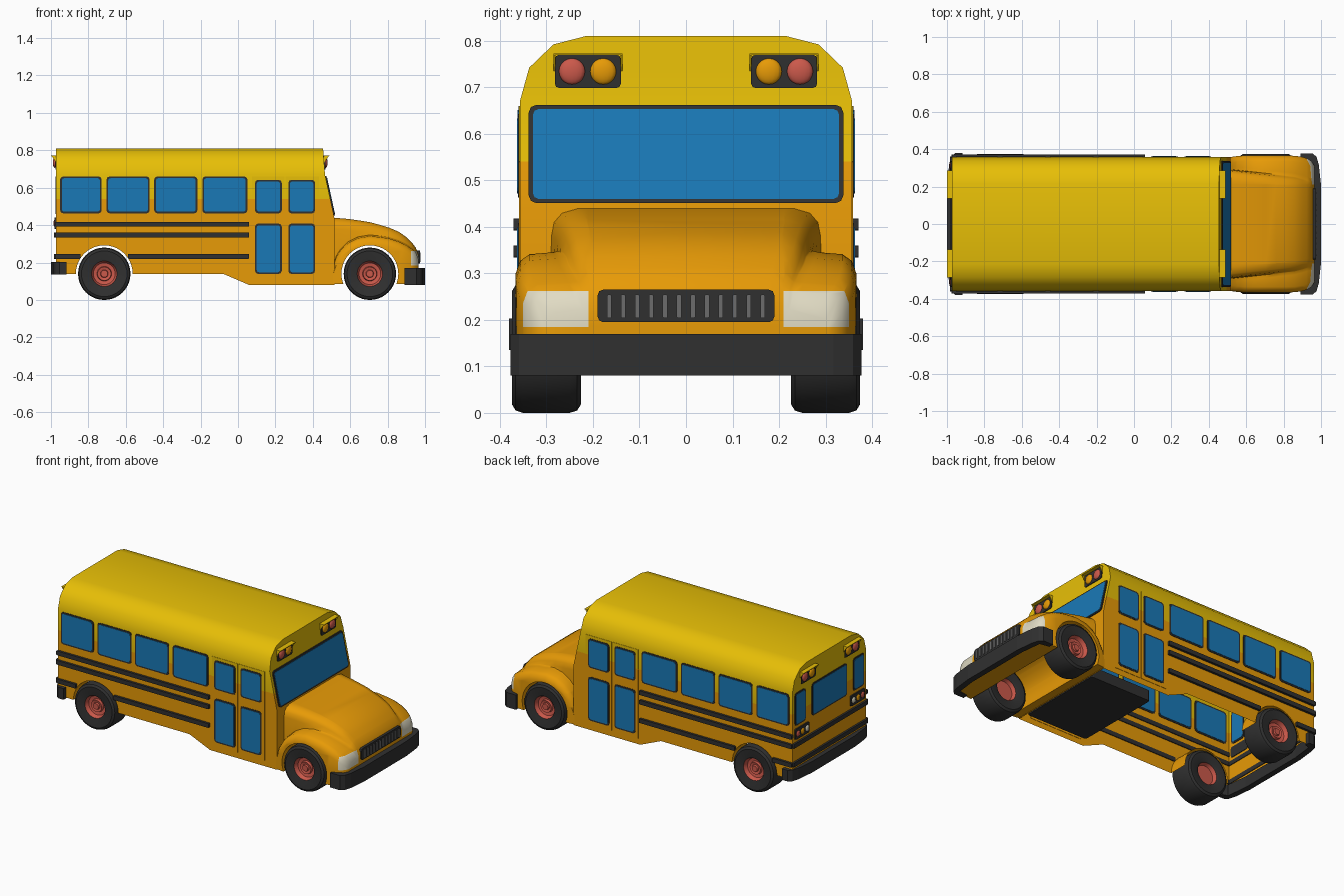
import bpy, bmesh, math
from mathutils import Matrix

if "Cube" in bpy.data.objects:
    bpy.data.objects.remove(bpy.data.objects["Cube"])

COLOURS = {"roof_yellow": (0.8, 0.52, 0.002), "body_orange": (0.8, 0.325, 0.002),
           "black_rubber": (0.03, 0.03, 0.03), "glass_blue": (0.01, 0.19, 0.47),
           "lamp_red": (0.6, 0.1, 0.07), "headlight_cream": (0.75, 0.71, 0.55),
           "slat_grey": (0.15, 0.15, 0.15)}
MATS = {}
for n, c in COLOURS.items():
    MATS[n] = bpy.data.materials.new(n)
    MATS[n].diffuse_color = (*c, 1)
YEL, ORG, BLK, BLU, RED, CRM, GRY = COLOURS


def finish(name, bm, mats, smooth=None):
    bmesh.ops.recalc_face_normals(bm, faces=bm.faces[:])
    me = bpy.data.meshes.new(name)
    bm.to_mesh(me)
    bm.free()
    for m in mats:
        me.materials.append(MATS[m])
    if smooth:
        me.shade_smooth()
        me.set_sharp_from_angle(angle=math.radians(smooth))
    ob = bpy.data.objects.new(name, me)
    bpy.context.collection.objects.link(ob)
    return ob


def interp(table, x):
    if x <= table[0][0]:
        return table[0][1]
    for (a, u), (b, v) in zip(table, table[1:]):
        if x <= b:
            return u + (v - u) * (x - a) / (b - a)
    return table[-1][1]


def rrect(u0, u1, v0, v1, r=0.012):
    """Rectangle with rounded corners."""
    pts = []
    for cu, cv, a in ((u1-r, v1-r, 0), (u0+r, v1-r, 90), (u0+r, v0+r, 180), (u1-r, v0+r, 270)):
        for k in (0, 45, 90):
            t = math.radians(a + k)
            pts.append((cu + r*math.cos(t), cv + r*math.sin(t)))
    return pts


def prism(name, pts, axis, lo, hi, mat, shear=None):
    """Extrude a 2D outline along an axis."""
    bm = bmesh.new()
    rings = []
    for h in (lo, hi):
        ring = []
        for u, v in pts:
            p = {"x": (h, u, v), "y": (u, h, v), "z": (u, v, h)}[axis]
            if shear:
                p = (p[0] + shear(p[2]), p[1], p[2])
            ring.append(bm.verts.new(p))
        rings.append(ring)
        bm.faces.new(ring)
    n = len(pts)
    for i in range(n):
        j = (i + 1) % n
        bm.faces.new((rings[0][i], rings[0][j], rings[1][j], rings[1][i]))
    return finish(name, bm, [mat])


def cut(bm, co, no):
    bmesh.ops.bisect_plane(bm, geom=bm.verts[:] + bm.edges[:] + bm.faces[:],
                           plane_co=co, plane_no=no)


def lamp(name, x, y, z, r, mat):
    bm = bmesh.new()
    bmesh.ops.create_uvsphere(bm, u_segments=16, v_segments=10, radius=r,
                              matrix=Matrix.Translation((x, y, z)) @ Matrix.Diagonal((0.4, 1, 1, 1)))
    finish(name, bm, [mat], 60)


# Body shell, open underneath, with short liners in the rear arches
W, BACK, WZ, WX = 0.357, -0.972, 0.14, (-0.715, 0.705)
def nose(z):
    return interp([(0.08, 0.515), (0.44, 0.515), (0.67, 0.465), (0.81, 0.455)], z)

bm = bmesh.new()
def face(pts):
    bm.faces.new([bm.verts.new(p) for p in pts])

arch = [(WX[0] + 0.152*math.cos(a), WZ + 0.152*math.sin(a))
        for a in [math.pi * (1 - i/20) for i in range(21)]]
side = [(BACK, 0.14)] + arch + [(-0.08, 0.14), (0.06, 0.08), (0.515, 0.08),
                                (0.515, 0.44), (0.465, 0.67), (BACK, 0.67)]
stations = [(W, 0.67), (0.337, 0.742), (0.285, 0.792), (0.215, 0.81)]
for s in (1, -1):
    face([(x, s*W, z) for x, z in side])
    for (y0, z0), (y1, z1) in zip(stations, stations[1:]):
        face([(BACK, s*y0, z0), (nose(z0), s*y0, z0), (nose(z1), s*y1, z1), (BACK, s*y1, z1)])
    for (x0, z0), (x1, z1) in zip(arch, arch[1:]):
        face([(x0, s*W, z0), (x1, s*W, z1), (x1, s*0.24, z1), (x0, s*0.24, z0)])
face([(x, y, 0.81) for x, y in ((BACK, -0.215), (nose(0.81), -0.215), (nose(0.81), 0.215), (BACK, 0.215))])
for fx, zs in ((nose, [(W, 0.08), (W, 0.44)]), (lambda z: BACK, [(W, 0.14)])):
    col = zs + stations
    for (y0, z0), (y1, z1) in zip(col, col[1:]):
        face([(fx(z0), -y0, z0), (fx(z0), y0, z0), (fx(z1), y1, z1), (fx(z1), -y1, z1)])
bmesh.ops.remove_doubles(bm, verts=bm.verts[:], dist=1e-4)
cut(bm, (0, 0, 0.54), (0, 0, 1))
for f in bm.faces:
    f.material_index = 0 if f.calc_center_median().z > 0.54 else 1
finish("body_shell", bm, [YEL, ORG], 40)
prism("cab_floor", rrect(0.09, 0.5, -0.3, 0.24), "z", 0.085, 0.15, BLK)

# Hood and fenders, lofted along x
TOP = [(0.51, 0.44), (0.6, 0.432), (0.7, 0.417), (0.8, 0.39), (0.87, 0.36), (0.92, 0.32), (0.95, 0.28), (0.965, 0.245)]
HOODW = [(0.51, 0.29), (0.87, 0.25), (0.965, 0.22)]
FEND = [(0.705, 0.345), (0.8, 0.335), (0.87, 0.312), (0.92, 0.285), (0.95, 0.26), (0.965, 0.22)]
FENDW = [(0.51, 0.357), (0.57, 0.366), (0.85, 0.366), (0.92, 0.356), (0.95, 0.335), (0.965, 0.31)]
bm = bmesh.new()
rings = []
for x in (0.508, 0.525, 0.55, 0.59, 0.64, 0.705, 0.76, 0.81, 0.86, 0.9, 0.93, 0.95, 0.965):
    t, w, fw = interp(TOP, x), interp(HOODW, x), interp(FENDW, x)
    f = 0.145 + math.sqrt(0.04 - (x - 0.705)**2) if x < 0.705 else interp(FEND, x)
    half = [(w*0.8, t), (w*0.92, max(t-0.01, f+0.009)), (w*0.98, max(t-0.03, f+0.007)),
            (w, max(t-0.06, f+0.005)), (w+0.003, f+0.003), (w+0.02, f), (fw-0.03, f-0.004),
            (fw-0.01, f-0.018), (fw, f-0.045), (fw, 0.085)]
    full = half + [(-y, z) for y, z in reversed(half)]
    rings.append([bm.verts.new((x, y, z)) for y, z in full])
for a, b in zip(rings, rings[1:]):
    for i in range(len(a)):
        j = (i + 1) % len(a)
        bm.faces.new((a[i], a[j], b[j], b[i]))
bm.faces.new(rings[0])
bm.faces.new(rings[-1])
# Headlights are cut into the front corners
for co, no in (((0, 0, 0.185), (0, 0, 1)), ((0, 0, 0.262), (0, 0, 1)), ((0.925, 0, 0), (1, 0, 0)),
               ((0, 0.21, 0), (0, 1, 0)), ((0, -0.21, 0), (0, 1, 0))):
    cut(bm, co, no)
for f in bm.faces:
    c = f.calc_center_median()
    f.material_index = int(c.x > 0.925 and abs(c.y) > 0.21 and 0.185 < c.z < 0.262)
hood = finish("hood_and_fenders", bm, [ORG, CRM], 40)
cutter = prism("arch_cutter", [(WX[1] + 0.152*math.cos(i*math.pi/20), WZ + 0.152*math.sin(i*math.pi/20))
                               for i in range(40)], "y", -0.5, 0.5, ORG)
cutter.hide_render = True
mod = hood.modifiers.new("arches", "BOOLEAN")
mod.operation, mod.object, mod.solver = "DIFFERENCE", cutter, "EXACT"
bpy.context.view_layer.update()
new = bpy.data.meshes.new_from_object(hood.evaluated_get(bpy.context.evaluated_depsgraph_get()))
hood.modifiers.clear()
hood.data = new
new.shade_smooth()
new.set_sharp_from_angle(angle=math.radians(45))
bpy.data.objects.remove(cutter)

# Grille: black rim around a recessed panel with grey slats
prism("grille_panel", rrect(-0.19, 0.19, 0.195, 0.265), "x", 0.93, 0.972, BLK)
for i in range(12):
    y = -0.165 + i*0.03
    prism("grille_slat", rrect(y-0.005, y+0.005, 0.204, 0.254, 0.002), "x", 0.96, 0.976, GRY)

# Bumpers
def bumper(name, s, end, z0, z1, w):
    outer = [(end, w), (0.955, w), (0.976, w-0.018), (0.988, w-0.06), (1.0, w-0.17)]
    inner = [(0.965, w-0.17), (0.95, w-0.04), (end, w-0.03)]
    half = [(s*x, y) for x, y in outer]
    back = [(s*x, y) for x, y in inner]
    pts = half + [(x, -y) for x, y in reversed(half)] + [(x, -y) for x, y in reversed(back)] + back
    prism(name, pts, "z", z0, z1, BLK)
bumper("front_bumper", 1, 0.89, 0.08, 0.17, 0.377)
bumper("rear_bumper", -1, 0.918, 0.135, 0.203, 0.38)

# Windows
def window(name, u0, u1, v0, v1, axis, at, shear=None, out=0.003):
    prism(name + "_frame", rrect(u0, u1, v0, v1, 0.016), axis, at-out, at+out, BLK, shear)
    prism(name + "_pane", rrect(u0+0.009, u1-0.009, v0+0.009, v1-0.009), axis,
          at-out-0.002, at+out+0.002, BLU, shear)

window("windshield", -0.338, 0.338, 0.451, 0.662, "x", 0, nose, 0.006)
window("rear_door_window", -0.17, 0.17, 0.46, 0.66, "x", BACK)
for s in (1, -1):
    y = s * W
    for a, b in ((-0.951, -0.729), (-0.703, -0.472), (-0.448, -0.217), (-0.191, 0.05)):
        window("side_window", a, b, 0.463, 0.66, "y", y)
    # Doors with two leaves
    for a, b in ((0.074, 0.249), (0.253, 0.432)):
        prism("door_leaf_lower", rrect(a, b, 0.115, 0.54, 0.001), "y", y-0.002, y+0.002, ORG)
        prism("door_leaf_upper", rrect(a, b, 0.54, 0.66, 0.001), "y", y-0.002, y+0.002, YEL)
    for a, b in ((0.091, 0.234), (0.269, 0.412)):
        window("door_upper_window", a, b, 0.463, 0.642, "y", y, out=0.004)
        window("door_lower_window", a, b, 0.139, 0.408, "y", y, out=0.004)
    lo, hi = sorted((s*0.23, s*0.335))
    window("rear_side_window", lo, hi, 0.46, 0.66, "x", BACK)

    # Side rails
    y0, y1 = sorted((s*0.352, s*0.371))
    for z0, z1, spans in ((0.392, 0.418, [(-0.975, 0.06)]), (0.334, 0.36, [(-0.975, 0.06)]),
                          (0.22, 0.246, [(-0.975, -0.842), (-0.588, 0.06)])):
        for a, b in spans:
            prism("side_rail", rrect(a, b, z0, z1, 0.004), "y", y0, y1, BLK)

    # Warning lights with visors, front and rear
    lo, hi = sorted((s*0.14, s*0.282))
    for d, x in ((1, 0.461), (-1, BACK)):
        prism("warning_light_box", rrect(lo, hi, 0.698, 0.77, 0.01), "x", x-0.005, x+d*0.007, BLK)
        lamp("red_warning_lamp", x+d*0.007, s*0.245, 0.734, 0.028, RED)
        lamp("amber_warning_lamp", x+d*0.007, s*0.178, 0.734, 0.028, ORG)
        prism("visor_top", [(x-d*0.005, 0.773), (x+d*0.027, 0.773), (x+d*0.027, 0.769), (x-d*0.005, 0.769)],
              "y", lo-0.003, hi+0.003, YEL)
        for e in (lo-0.003, hi-0.001):
            prism("visor_cheek", [(x, 0.771), (x+d*0.026, 0.771), (x, 0.735)], "y", e, e+0.004, YEL)

    # Tail light clusters
    lo, hi = sorted((s*0.2, s*0.338))
    prism("tail_light_plate", rrect(lo, hi, 0.378, 0.442, 0.01), "x", BACK-0.008, BACK+0.004, BLK)
    for yy, m in ((0.313, RED), (0.269, ORG), (0.225, CRM)):
        lamp("tail_lamp", BACK-0.008, s*yy, 0.41, 0.018, m)

# Rear rails
for z in (0.347, 0.233):
    prism("rear_rail", rrect(-0.36, 0.36, z-0.013, z+0.013, 0.004), "x", BACK-0.012, BACK+0.004, BLK)

# Wheels: lathed tyre with red rim and hub
PROFILE = [(0, 0.358), (0.018, 0.358), (0.021, 0.348), (0.036, 0.352), (0.039, 0.338), (0.058, 0.342), (0.068, 0.366),
           (0.076, 0.368), (0.122, 0.374), (0.135, 0.366), (0.14, 0.35), (0.14, 0.25), (0.135, 0.234),
           (0.122, 0.226), (0.076, 0.23), (0.066, 0.235), (0.058, 0.258), (0, 0.258)]
N = 40
for cx in WX:
    for s in (1, -1):
        bm = bmesh.new()
        rings = [[bm.verts.new((cx + r*math.cos(2*math.pi*i/N), s*y, 0.14 + r*math.sin(2*math.pi*i/N)))
                  for i in range(N)] for r, y in PROFILE]
        for k, (a, b) in enumerate(zip(rings, rings[1:])):
            for i in range(N):
                f = bm.faces.new((a[i], a[(i+1) % N], b[(i+1) % N], b[i]))
                f.material_index = 0 if 6 <= k <= 14 else 1
        bmesh.ops.remove_doubles(bm, verts=bm.verts[:], dist=1e-5)
        finish("wheel", bm, [BLK, RED], 35)

for m in bpy.data.materials:
    if m.users and not m.is_grease_pencil:
        m.use_nodes = True
        m.node_tree.nodes["Principled BSDF"].inputs["Base Color"].default_value = m.diffuse_color
